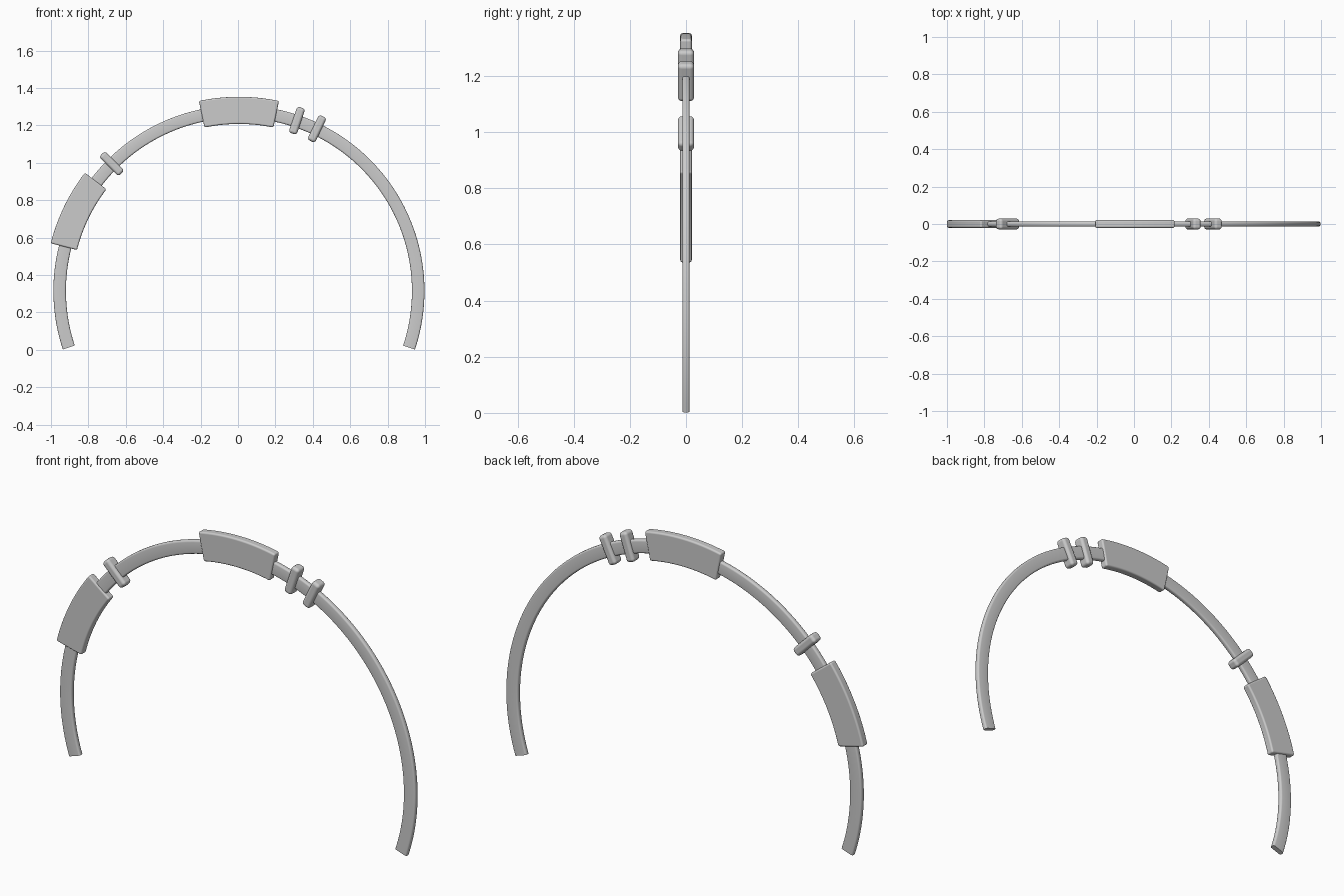
import bpy, bmesh, math
from mathutils import Matrix

if "Cube" in bpy.data.objects:
    bpy.data.objects.remove(bpy.data.objects["Cube"])

CX, CZ = 0.005, 0.315          # centre of the arc


def rounded_rect(r0, r1, depth, rad, seg=4):
    """Cross-section as (radius, y) points; rad = 0 gives a plain rectangle."""
    h = depth / 2
    if rad == 0:
        return [(r1, h), (r0, h), (r0, -h), (r1, -h)]
    pts = []
    corners = [(r1 - rad, h - rad), (r0 + rad, h - rad),
               (r0 + rad, rad - h), (r1 - rad, rad - h)]
    for k, (cr, cy) in enumerate(corners):
        for i in range(seg + 1):
            a = math.pi / 2 * (k + i / seg)
            pts.append((cr + rad * math.cos(a), cy + rad * math.sin(a)))
    return pts


def finish(name, bm, bevel, angle=35):
    bmesh.ops.recalc_face_normals(bm, faces=bm.faces)
    me = bpy.data.meshes.new(name)
    bm.to_mesh(me)
    bm.free()
    ob = bpy.data.objects.new(name, me)
    bpy.context.collection.objects.link(ob)
    bpy.ops.object.select_all(action='DESELECT')
    ob.select_set(True)
    bpy.context.view_layer.objects.active = ob
    bpy.ops.object.shade_smooth_by_angle(angle=math.radians(angle))
    if bevel:
        mod = ob.modifiers.new("rounded_edges", 'BEVEL')
        mod.width, mod.segments = bevel, 4
        mod.limit_method, mod.angle_limit = 'ANGLE', math.radians(40)
        # bevelled edges replace the sharp ones
        for e in me.edges:
            e.use_edge_sharp = False
        mod.harden_normals = True
    return ob


def arc_sweep(name, profile, a0, a1, steps, bevel=0):
    bm = bmesh.new()
    rings = []
    for i in range(steps + 1):
        a = math.radians(a0 + (a1 - a0) * i / steps)
        rings.append([bm.verts.new((CX + r * math.cos(a), y, CZ + r * math.sin(a)))
                      for r, y in profile])
    n = len(profile)
    for p, q in zip(rings, rings[1:]):
        for j in range(n):
            k = (j + 1) % n
            bm.faces.new((p[j], p[k], q[k], q[j]))
    bm.faces.new(rings[0])
    bm.faces.new(rings[-1][::-1])
    return finish(name, bm, bevel)


# headband strip, open at the bottom
arc_sweep("band", rounded_rect(0.925, 0.992, 0.026, 0.009), -18.4, 198.4, 120)

# curved plates on the top and left
plate = rounded_rect(0.893, 1.038, 0.041, 0)
arc_sweep("top_plate", plate, 78.1, 101.9, 16, bevel=0.009)
arc_sweep("side_plate", plate, 142.5, 165.8, 16, bevel=0.009)

# small rounded clips across the band
for name, deg in (("left_clip", 135), ("right_clip_inner", 71.2), ("right_clip_outer", 64.3)):
    a = math.radians(deg)
    bm = bmesh.new()
    bmesh.ops.create_cube(bm, size=1)
    bmesh.ops.scale(bm, vec=(0.147, 0.058, 0.045), verts=bm.verts)
    place = (Matrix.Translation((CX + 0.962 * math.cos(a), 0, CZ + 0.962 * math.sin(a)))
             @ Matrix.Rotation(-a, 4, 'Y'))
    bmesh.ops.transform(bm, matrix=place, verts=bm.verts)
    finish(name, bm, 0.015)
